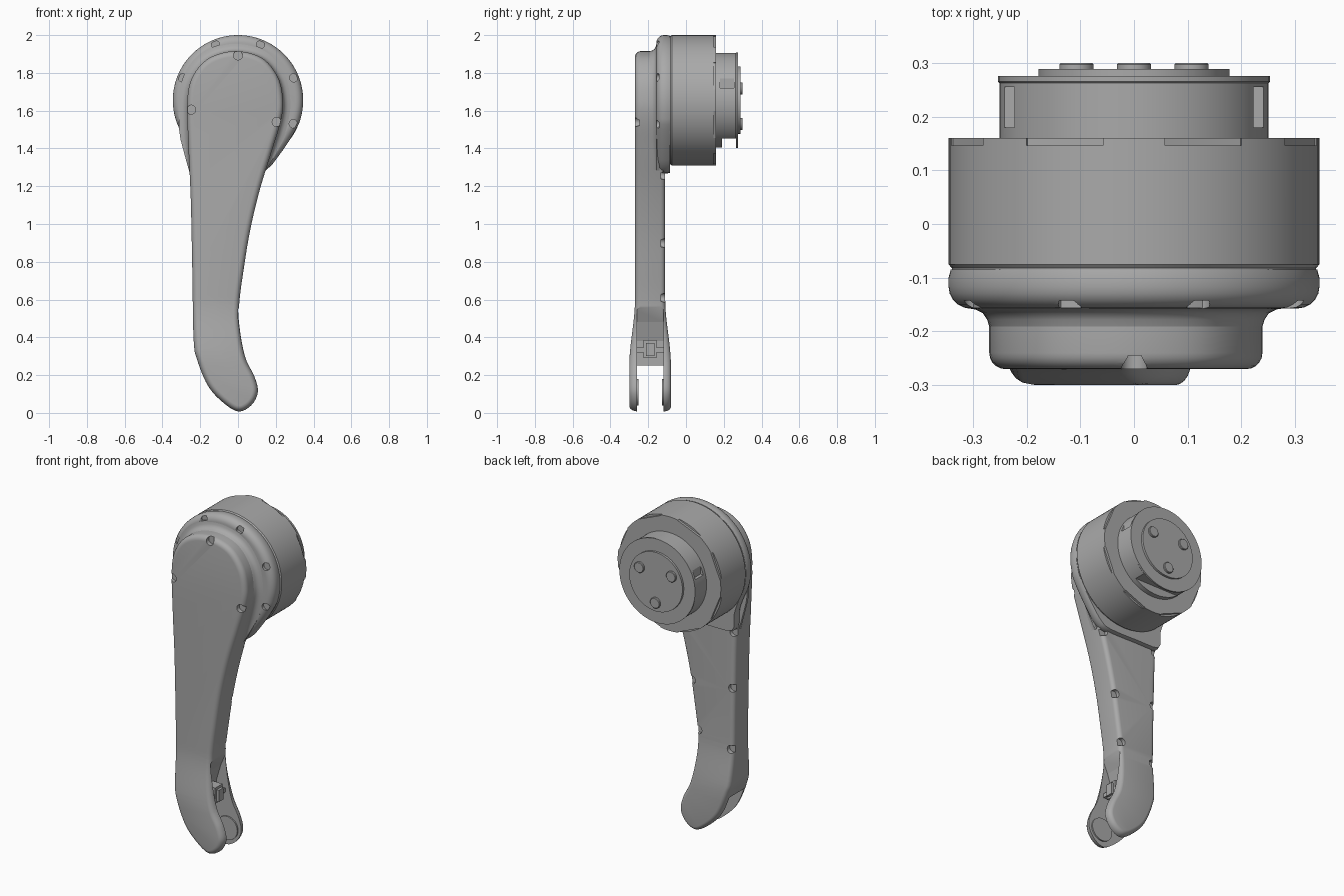
import bpy, bmesh, math
from mathutils import Vector

if "Cube" in bpy.data.objects:
    bpy.data.objects.remove(bpy.data.objects["Cube"], do_unlink=True)

grey = bpy.data.materials.new("plain_grey")
grey.use_nodes = True
GREY = (0.4, 0.4, 0.4, 1)
grey.diffuse_color = GREY
grey.node_tree.nodes["Principled BSDF"].inputs["Base Color"].default_value = GREY

AXIS_Z = 1.655          # height of the drum axis


def circle(x, z, r, n=96):
    return [Vector((x + r * math.cos(2 * math.pi * i / n),
                    z + r * math.sin(2 * math.pi * i / n))) for i in range(n)]


def spline(points, steps=6):
    """Closed Catmull-Rom curve through the points."""
    p = [Vector(q) for q in points]
    out = []
    for i in range(len(p)):
        a, b, c, d = (p[(i + k - 1) % len(p)] for k in range(4))
        for s in range(steps):
            t = s / steps
            out.append(0.5 * (2 * b + (c - a) * t + (2 * a - 5 * b + 4 * c - d) * t * t
                              + (3 * b - a - 3 * c + d) * t ** 3))
    return out


def inset(points, d, weight=lambda z: 1):
    """Move a counter-clockwise outline inwards by d."""
    out = []
    for i, p in enumerate(points):
        t = (points[(i + 1) % len(points)] - points[i - 1]).normalized()
        out.append(p + Vector((-t.y, t.x)) * d * weight(p.y))
    return out


def loft(name, outline, layers, weight=lambda z: 1, smooth=True, edit=None):
    """Stack inset copies of an outline along y; layers are (inset, y)."""
    bm = bmesh.new()
    rings = [[bm.verts.new((p.x, y, p.y)) for p in inset(outline, d, weight)]
             for d, y in layers]
    n = len(outline)
    for a, b in zip(rings, rings[1:]):
        for i in range(n):
            bm.faces.new((a[i], a[(i + 1) % n], b[(i + 1) % n], b[i]))
    bm.faces.new(rings[0])
    bm.faces.new(rings[-1])
    if edit:
        edit(bm)
    bmesh.ops.recalc_face_normals(bm, faces=bm.faces)
    mesh = bpy.data.meshes.new(name)
    bm.to_mesh(mesh)
    bm.free()
    mesh.materials.append(grey)
    ob = bpy.data.objects.new(name, mesh)
    bpy.context.collection.objects.link(ob)
    if smooth:
        shade(ob)
    return ob


def shade(ob):
    bpy.ops.object.select_all(action='DESELECT')
    bpy.context.view_layer.objects.active = ob
    ob.select_set(True)
    bpy.ops.object.shade_smooth_by_angle(angle=math.radians(32))


def rod(name, x, z, r, y0, y1, n=32, bevel=0.0):
    layers = [(0, y0), (0, y1 - bevel)] + ([(bevel, y1)] if bevel else [])
    return loft(name, circle(x, z, r, n), layers)


def block(name, x, y, z):
    """Box from three (low, high) ranges."""
    corners = [(x[0], z[0]), (x[1], z[0]), (x[1], z[1]), (x[0], z[1])]
    return loft(name, [Vector(c) for c in corners], [(0, y[0]), (0, y[1])], smooth=False)


def cut(ob, cutters):
    bpy.context.view_layer.objects.active = ob
    for c in cutters:
        c.hide_render = True
        m = ob.modifiers.new("cut", 'BOOLEAN')
        m.operation, m.solver, m.object = 'DIFFERENCE', 'EXACT', c
        bpy.ops.object.modifier_apply(modifier=m.name)
        bpy.data.objects.remove(c, do_unlink=True)
    shade(ob)


def rounded(r, y, direction, steps=5):
    """Quarter-round layers ending at depth y, facing direction along y."""
    arcs = [math.pi / 2 * k / steps for k in range(steps + 1)]
    return [(r * (1 - math.cos(a)), y - direction * r * (1 - math.sin(a))) for a in arcs]


# Arm, with the lower end flared into a fork
ARM = spline([(0, 0.008), (0.07, 0.04), (0.105, 0.11), (0.088, 0.19), (0.04, 0.29),
              (0.012, 0.43), (0.006, 0.57), (0.03, 0.76), (0.065, 0.97), (0.115, 1.18),
              (0.18, 1.39), (0.228, 1.55), (0.238, 1.66), (0.21, 1.78), (0.125, 1.88),
              (-0.015, 1.915), (-0.15, 1.88), (-0.235, 1.79), (-0.268, 1.66),
              (-0.262, 1.4), (-0.25, 1.13), (-0.242, 0.76), (-0.235, 0.39),
              (-0.216, 0.28), (-0.16, 0.145), (-0.085, 0.06)])
MID_Y = -0.19


def flare(bm):
    for k in range(13):
        geom = bm.verts[:] + bm.edges[:] + bm.faces[:]
        bmesh.ops.bisect_plane(bm, geom=geom, plane_co=(0, 0, 0.24 + 0.03 * k),
                               plane_no=(0, 0, 1), dist=1e-5)
    for v in bm.verts:
        t = min(1, max(0, (0.6 - v.co.z) / 0.35))
        v.co.y = MID_Y + (v.co.y - MID_Y) * (1 + 0.375 * t * t * (3 - 2 * t))


arm = loft("arm", ARM, rounded(0.03, -0.27, -1)[::-1] + rounded(0.025, -0.11, 1), edit=flare)

slot = [(-0.4, -0.1), (0.3, -0.1), (0.3, 0.57), (0.01, 0.57), (-0.03, 0.48),
        (-0.06, 0.38), (-0.06, 0.25), (-0.4, 0.25)]
cutters = [loft("slot_cutter", [Vector(p) for p in slot], [(0, -0.26), (0, -0.12)], smooth=False)]
for x, z in ((0, 1.893), (-0.248, 1.605), (0.205, 1.54)):
    cutters.append(rod("front_hole_cutter", x, z, 0.024, -0.35, -0.245))
for x, z in ((0.122, 1.26), (0.038, 0.9), (-0.005, 0.61),
             (-0.24, 1.26), (-0.232, 0.92), (-0.224, 0.55)):
    cutters.append(rod("back_hole_cutter", x, z, 0.024, -0.132, 0))
cut(arm, cutters)

# Latch and pivot pads inside the fork
block("fork_crossbar", (-0.08, 0.0), (-0.262, -0.118), (0.32, 0.345))
block("latch_frame", (-0.08, 0.005), (-0.225, -0.155), (0.29, 0.385))
block("latch", (-0.08, 0.02), (-0.212, -0.168), (0.3, 0.37))
for name, y0, y1 in (("front_pivot_pad", -0.265, -0.252), ("back_pivot_pad", -0.115, -0.128)):
    rod(name, 0.015, 0.11, 0.07, y0, y1)

# Front cap with a neck that runs into the arm
arc = [math.radians(-22 + 224 * k / 30) for k in range(31)]
head = [Vector((0.345 * math.cos(a), AXIS_Z + 0.345 * math.sin(a))) for a in arc]
neck = [(-0.29, 1.46), (-0.265, 1.38), (-0.25, 1.28), (-0.1, 1.27), (0.1, 1.27),
        (0.165, 1.3), (0.215, 1.36), (0.27, 1.44)]
CAP = spline(head + neck, 3)
cap = loft("front_cap", CAP, rounded(0.04, -0.157, -1)[::-1] + [(0, -0.1), (0.004, -0.085)])
holes = []
for deg in (22, 68, 112, 158, 203, 337):
    a = math.radians(deg)
    holes.append(rod("cap_hole_cutter", 0.318 * math.cos(a), AXIS_Z + 0.318 * math.sin(a),
                     0.022, -0.3, -0.142))
cut(cap, holes)

# Soft collar between cap and arm
collar = [p for p in ARM if p.y > 1.27]
loft("collar", collar,
     [(-0.045, -0.14), (-0.045, -0.156), (-0.026, -0.159), (-0.012, -0.166),
      (-0.004, -0.178), (0.003, -0.2)],
     weight=lambda z: min(1, max(0, (z - 1.27) / 0.2)))

# Drum with a seam at the front and shallow slots in its back rim
drum = loft("drum", circle(0, AXIS_Z, 0.345),
            [(0.006, -0.09), (0.006, -0.082), (0, -0.075), (0, 0.16)])
slots = []
for k in range(8):
    c = block("rim_slot_cutter", (0.333, 0.4), (0.146, 0.2), (-0.077, 0.077))
    c.rotation_euler.y = math.radians(22.5 + 45 * k)
    c.location.z = AXIS_Z
    slots.append(c)
bpy.context.view_layer.update()
cut(drum, slots)

# Mounting hub with lip and locking pockets
hub = loft("hub", circle(0, AXIS_Z, 0.253),
           [(0.003, 0.15), (0.003, 0.262), (0, 0.265), (0, 0.275)])
cut(hub, [block("bottom_pocket_cutter", (-0.16, 0.16), (0.19, 0.264), (1.3, 1.453)),
          block("left_pocket_cutter", (0.222, 0.3), (0.18, 0.255), (1.72, 1.8)),
          block("right_pocket_cutter", (-0.3, -0.222), (0.18, 0.255), (1.72, 1.8))])
rod("back_disc", 0, AXIS_Z, 0.178, 0.27, 0.288, 64)
for i, (x, z) in enumerate(((-0.107, 1.717), (0.107, 1.717), (0, 1.53))):
    rod(f"contact_pin_{i + 1}", x, z, 0.032, 0.28, 0.3, 32, 0.003)
